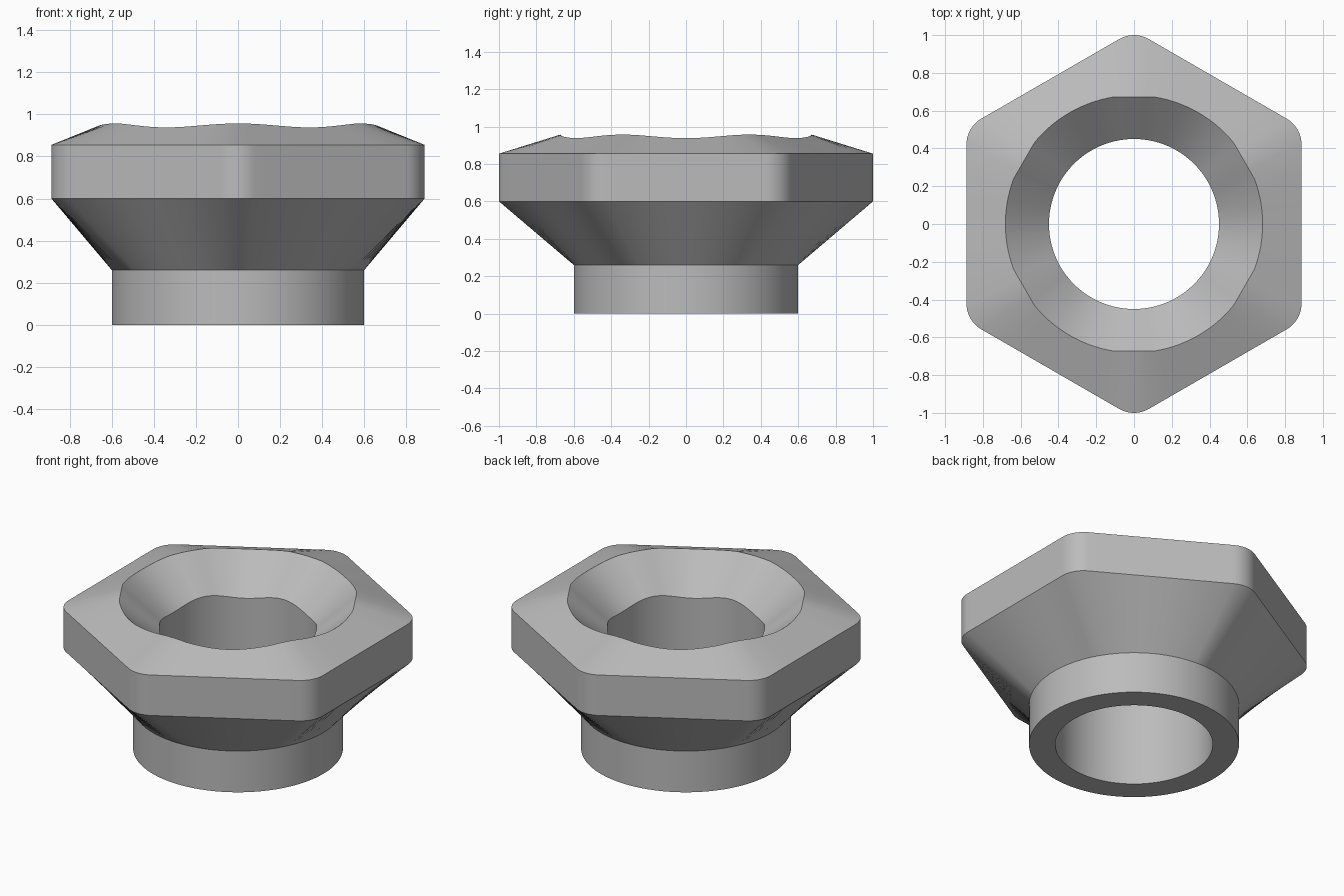
import bpy
import bmesh
from math import sin, cos, radians, sqrt

cube = bpy.data.objects.get("Cube")
if cube:
    bpy.data.objects.remove(cube, do_unlink=True)

FLAT, FILLET = 0.887, 0.157      # half width across flats, corner radius
CORNER = 1.0 - FILLET            # distance to the corner arc centre
TANGENT = 4.58                   # half angle of the corner arc, degrees

# Angles measured from one corner: dense in the arc, coarser along the flat
half = [TANGENT * i / 5 for i in range(6)]
half += [TANGENT + (30 - TANGENT) * i / 10 for i in range(1, 11)]
offsets = [-d for d in reversed(half[1:-1])] + half
steps = [(30 + 60 * k + d, abs(d)) for k in range(6) for d in offsets]


def circle(radius, z):
    return lambda d: (radius, z)


def rounded_hex(z):
    def ring(d):
        a = radians(d)
        if d < TANGENT:
            return CORNER * cos(a) + sqrt(FILLET ** 2 - (CORNER * sin(a)) ** 2), z
        return FLAT / cos(radians(30) - a), z
    return ring


def wave(d, low, high):
    return low + (high - low) * (1 + cos(radians(6 * d))) / 2


def mouth_rim(d):
    return min(0.681, 0.672 / cos(radians(d))), wave(d, 0.938, 0.957)


def bore_rim(d):
    return 0.45, wave(d, 0.735, 0.765)


# Closed section, from the foot up the outside and down the bore
sections = [circle(0.45, 0), circle(0.6, 0), circle(0.6, 0.26),
            rounded_hex(0.6), rounded_hex(0.855), mouth_rim, bore_rim]

bm = bmesh.new()
rings = []
for section in sections:
    ring = []
    for angle, d in steps:
        r, z = section(d)
        a = radians(angle)
        ring.append(bm.verts.new((r * cos(a), r * sin(a), z)))
    rings.append(ring)
count = len(steps)
for lower, upper in zip(rings, rings[1:] + rings[:1]):
    for i in range(count):
        j = (i + 1) % count
        bm.faces.new((lower[i], lower[j], upper[j], upper[i]))
bmesh.ops.recalc_face_normals(bm, faces=bm.faces)

mesh = bpy.data.meshes.new("hex_collar")
bm.to_mesh(mesh)
bm.free()
collar = bpy.data.objects.new("hex_collar", mesh)
bpy.context.collection.objects.link(collar)

# Plain grey metal
grey = bpy.data.materials.new("grey")
grey.use_nodes = True
colour = (0.5, 0.5, 0.5, 1)
grey.diffuse_color = colour
grey.node_tree.nodes["Principled BSDF"].inputs["Base Color"].default_value = colour
mesh.materials.append(grey)

# Smooth walls with crisp section edges
bpy.ops.object.select_all(action="DESELECT")
collar.select_set(True)
bpy.context.view_layer.objects.active = collar
bpy.ops.object.shade_smooth_by_angle(angle=radians(20))
